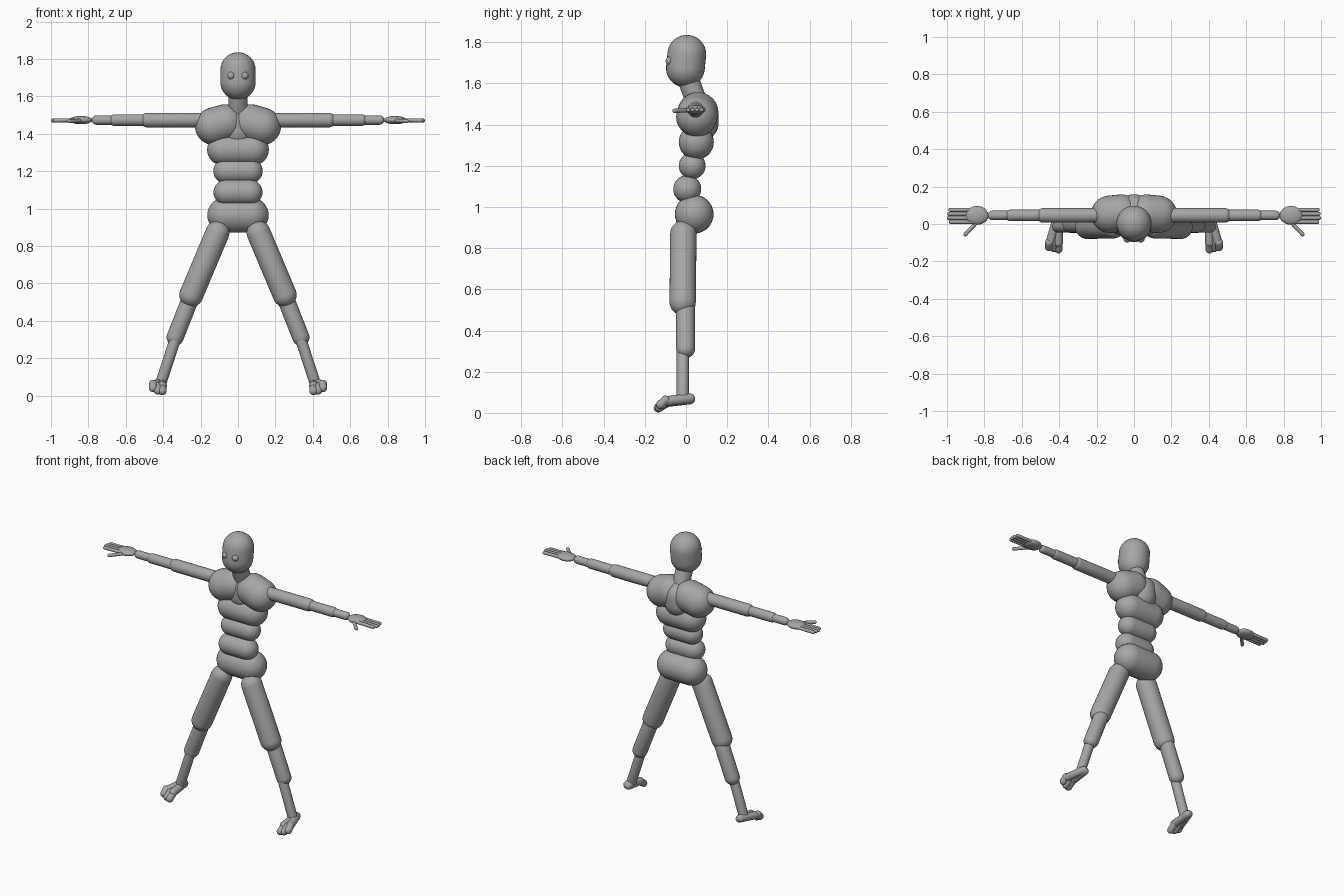
import bpy, bmesh, math
from mathutils import Vector

if "Cube" in bpy.data.objects:
    bpy.data.objects.remove(bpy.data.objects["Cube"], do_unlink=True)

grey = bpy.data.materials.new("plain grey")
grey.use_nodes = True
COLOUR = (0.38, 0.38, 0.38, 1)
grey.diffuse_color = COLOUR
grey.node_tree.nodes["Principled BSDF"].inputs["Base Color"].default_value = COLOUR


def add(name, bm):
    bmesh.ops.recalc_face_normals(bm, faces=bm.faces)
    for f in bm.faces:
        f.smooth = True
    me = bpy.data.meshes.new(name)
    bm.to_mesh(me)
    bm.free()
    me.materials.append(grey)
    ob = bpy.data.objects.new(name, me)
    bpy.context.collection.objects.link(ob)
    return ob


def capsule(name, a, b, r, segs=32, rings=8):
    """Round-ended rod from centre a to centre b, spun from a half profile."""
    a, b = Vector(a), Vector(b)
    d = b - a
    bm = bmesh.new()
    pts = []
    for base, start in ((0, -90), (d.length, 0)):
        for i in range(rings + 1):
            t = math.radians(start + 90 * i / rings)
            pts.append(bm.verts.new((r * math.cos(t), 0, base + r * math.sin(t))))
    edges = [bm.edges.new(p) for p in zip(pts, pts[1:])]
    bmesh.ops.spin(bm, geom=pts + edges, cent=(0, 0, 0), axis=(0, 0, 1),
                   angle=math.tau, steps=segs, use_merge=False)
    bmesh.ops.remove_doubles(bm, verts=bm.verts, dist=0.0003)
    ob = add(name, bm)
    ob.location = a
    ob.rotation_mode = 'QUATERNION'
    ob.rotation_quaternion = d.to_track_quat('Z', 'Y')
    return ob


def ball(name, centre, size):
    bm = bmesh.new()
    bmesh.ops.create_uvsphere(bm, u_segments=32, v_segments=16, radius=1)
    bmesh.ops.scale(bm, vec=size, verts=bm.verts)
    ob = add(name, bm)
    ob.location = centre
    return ob


# Head and neck
capsule("head", (0, -0.003, 1.675), (0, 0.004, 1.742), 0.094)
capsule("neck", (0, 0.055, 1.50), (0, 0.015, 1.61), 0.052)

# Trunk: stacked sideways rolls, each (half length, y, z, radius)
for name, h, y, z, r in (("pelvis", 0.07, 0.04, 0.965, 0.094),
                         ("lower_waist", 0.063, 0.006, 1.087, 0.068),
                         ("upper_waist", 0.067, 0.03, 1.2, 0.065),
                         ("rib_cage", 0.08, 0.05, 1.315, 0.085)):
    capsule(name, (-h, y, z), (h, y, z), r)
capsule("upper_chest", (0, 0.068, 1.41), (0, 0.068, 1.45), 0.091)

# Paired parts
ARM_Y, ARM_Z = 0.046, 1.473
for side, s in (("left", 1), ("right", -1)):
    def rod(name, a, b, r, segs=32):
        capsule(f"{side}_{name}", (s * a[0], a[1], a[2]), (s * b[0], b[1], b[2]), r, segs)

    ball(f"{side}_eye", (s * 0.036, -0.078, 1.71), (0.021,) * 3)
    rod("shoulder", (0.068, 0.058, 1.458), (0.13, 0.052, 1.44), 0.1)

    # Arm
    for name, x0, x1, r in (("upper_arm", 0.19, 0.484, 0.039),
                            ("forearm", 0.48, 0.66, 0.031),
                            ("wrist", 0.66, 0.757, 0.025)):
        rod(name, (x0, ARM_Y, ARM_Z), (x1, ARM_Y, ARM_Z), r)

    # Hand
    ball(f"{side}_palm", (s * 0.84, 0.046, ARM_Z), (0.062, 0.05, 0.022))
    for i, tip in enumerate((0.98, 0.99, 0.988, 0.982)):
        y = 0.011 + 0.0215 * i
        rod(f"finger_{i + 1}", (0.85, y, ARM_Z), (tip, y, ARM_Z - 0.002), 0.0105, 16)
    rod("thumb", (0.835, 0.015, ARM_Z - 0.002), (0.902, -0.056, ARM_Z - 0.006), 0.0105, 16)

    # Leg
    rod("thigh", (0.11, -0.013, 0.87), (0.25, -0.016, 0.538), 0.064)
    rod("shin", (0.262, -0.002, 0.5), (0.336, -0.002, 0.312), 0.046)
    rod("ankle", (0.336, -0.015, 0.30), (0.408, -0.015, 0.08), 0.03)

    # Foot: two sole rods and three toes
    rod("inner_sole", (0.406, 0.02, 0.066), (0.404, -0.1, 0.052), 0.024)
    rod("outer_sole", (0.414, 0.02, 0.07), (0.446, -0.09, 0.058), 0.024)
    for i, (x, z) in enumerate(((0.404, 0.024), (0.428, 0.027), (0.454, 0.04))):
        rod(f"toe_{i + 1}", (x, -0.1, z + 0.022), (x, -0.135 + 0.006 * i, z), 0.022, 16)
